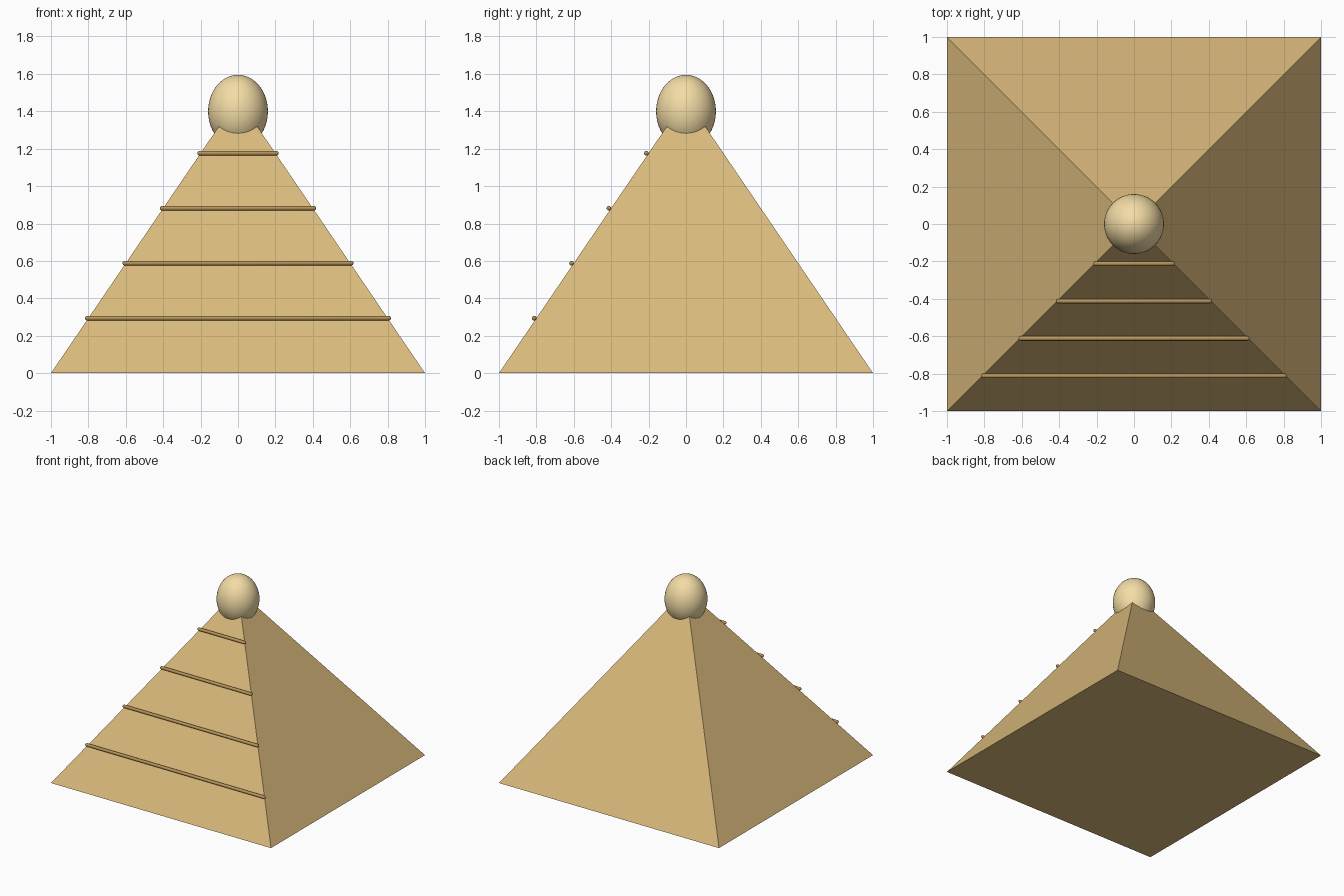
import bpy, bmesh, math
from mathutils import Matrix

if "Cube" in bpy.data.objects:
    bpy.data.objects.remove(bpy.data.objects["Cube"])

APEX = 1.47


def material(name, rgb):
    m = bpy.data.materials.new(name)
    m.diffuse_color = (*rgb, 1)
    m.use_nodes = True
    m.node_tree.nodes["Principled BSDF"].inputs["Base Color"].default_value = m.diffuse_color
    return m


def add_object(name, bm, mat, smooth=False):
    bmesh.ops.recalc_face_normals(bm, faces=bm.faces)
    for f in bm.faces:
        f.smooth = smooth
    me = bpy.data.meshes.new(name)
    bm.to_mesh(me)
    bm.free()
    me.materials.append(mat)
    ob = bpy.data.objects.new(name, me)
    bpy.context.collection.objects.link(ob)
    return ob


sand = material("sand", (0.70, 0.49, 0.20))
dark_sand = material("dark_sand", (0.48, 0.30, 0.10))
pale_sand = material("pale_sand", (0.90, 0.72, 0.38))

# Four-sided pyramid body with a closed base
bm = bmesh.new()
bmesh.ops.create_cone(bm, cap_ends=True, segments=4, radius1=math.sqrt(2), radius2=0,
                      depth=APEX,
                      matrix=Matrix.Translation((0, 0, APEX / 2)) @ Matrix.Rotation(math.pi / 4, 4, 'Z'))
bmesh.ops.remove_doubles(bm, verts=bm.verts, dist=1e-5)
# Square the corners up with the axes whatever the cone's start angle
for v in bm.verts:
    if v.co.z < 0.01:
        v.co.x = math.copysign(1, v.co.x)
        v.co.y = math.copysign(1, v.co.y)
add_object("pyramid", bm, sand)

# Egg-shaped finial over the tip
bm = bmesh.new()
bmesh.ops.create_uvsphere(bm, u_segments=48, v_segments=24, radius=1,
                          matrix=Matrix.Translation((0, 0, 1.4)) @ Matrix.Diagonal((0.16, 0.16, 0.195, 1)))
add_object("finial", bm, pale_sand, True)

# Round-ended bars across the front face: a small sphere pulled apart along x
for i in range(1, 5):
    half = 1 - 0.2 * i
    bm = bmesh.new()
    bmesh.ops.create_uvsphere(bm, u_segments=16, v_segments=9, radius=0.0125,
                              matrix=Matrix.Rotation(math.pi / 2, 4, 'Y'))
    for v in bm.verts:
        v.co.x += math.copysign(half + 0.005, v.co.x)
    bar = add_object(f"front_bar_{i}", bm, dark_sand, True)
    bar.location = (0, -half - 0.012, 0.2 * i * APEX)
